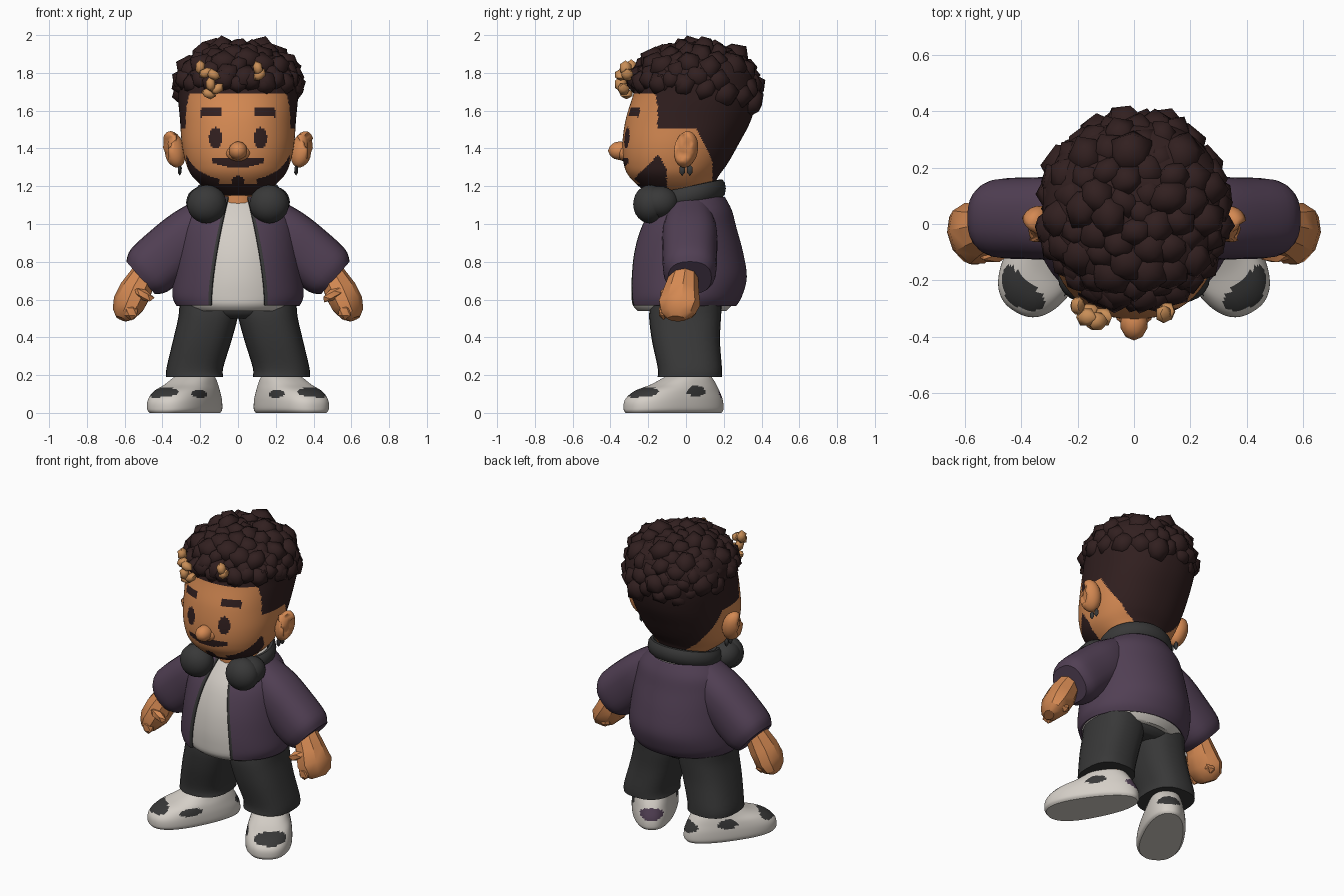
import bpy, bmesh, math, random
from mathutils import Matrix, Vector

if "Cube" in bpy.data.objects:
    bpy.data.objects.remove(bpy.data.objects["Cube"])

random.seed(4)


def material(name, rgb):
    m = bpy.data.materials.new(name)
    m.diffuse_color = (*rgb, 1)
    m.use_nodes = True
    m.node_tree.nodes["Principled BSDF"].inputs["Base Color"].default_value = m.diffuse_color
    return m


SKIN = material("skin", (0.66, 0.25, 0.085))
HAIR = material("dark_brown", (0.031, 0.014, 0.014))
PURPLE = material("plum", (0.082, 0.050, 0.088))
BLACK = material("charcoal", (0.040, 0.040, 0.040))
WHITE = material("off_white", (0.66, 0.62, 0.57))
BLOND = material("blond", (0.58, 0.27, 0.095))


def finish(bm, name, mats, rule=None, angle=45):
    """Turn a bmesh into a shaded object, colouring faces by rule."""
    bmesh.ops.recalc_face_normals(bm, faces=bm.faces)
    me = bpy.data.meshes.new(name)
    if rule:
        for f in bm.faces:
            f.material_index = rule(f.calc_center_median())
    bm.to_mesh(me)
    bm.free()
    for m in mats:
        me.materials.append(m)
    me.shade_smooth()
    me.set_sharp_from_angle(angle=math.radians(angle))
    ob = bpy.data.objects.new(name, me)
    bpy.context.collection.objects.link(ob)
    return ob


def spline(rows, steps):
    """Catmull-Rom interpolation of ring parameters."""
    out = []
    for i in range(len(rows) - 1):
        p = [rows[max(0, min(len(rows) - 1, i + k))] for k in (-1, 0, 1, 2)]
        for j in range(steps):
            t = j / steps
            out.append([0.5 * (2 * b + (c - a) * t + (2 * a - 5 * b + 4 * c - d) * t * t
                               + (3 * b - a - 3 * c + d) * t ** 3) for a, b, c, d in zip(*p)])
    return out + [list(rows[-1])]


def loft(name, rows, n, steps, mats, rule=None, power=2, gap=None, matrix=None, angle=45):
    """Stack elliptical rings (z, cx, cy, rx, ry); gap(z) leaves an open front."""
    bm = bmesh.new()
    rings = []
    for z, cx, cy, rx, ry in spline(rows, steps):
        a0 = math.asin(min(0.95, gap(z) / rx)) if gap else 0
        ring = []
        for k in range(n):
            a = a0 + (2 * math.pi - 2 * a0) * k / (n - 1 if gap else n)
            s, c = math.sin(a), -math.cos(a)
            x = math.copysign(abs(s) ** (2 / power), s)
            y = math.copysign(abs(c) ** (2 / power), c)
            ring.append(bm.verts.new((cx + rx * x, cy + ry * y, z)))
        rings.append(ring)
    for lo, hi in zip(rings, rings[1:]):
        for k in range(n - 1 if gap else n):
            q = (k + 1) % n
            bm.faces.new((lo[k], lo[q], hi[q], hi[k]))
    if not gap:
        bm.faces.new(rings[0])
        bm.faces.new(rings[-1])
    ob = finish(bm, name, mats, rule, angle)
    if matrix:
        ob.data.transform(matrix)
    return ob


def blobs(name, items, mat, sub=2, angle=45):
    """Ellipsoids given as (centre, radii, rotation matrix or None)."""
    bm = bmesh.new()
    for loc, size, rot in items:
        m = Matrix.Translation(loc) @ (rot or Matrix()) @ Matrix.Diagonal((*size, 1))
        bmesh.ops.create_icosphere(bm, subdivisions=sub, radius=1, matrix=m)
    return finish(bm, name, [mat], None, angle)


def aim(start, direction):
    return Matrix.Translation(start) @ Vector(direction).to_track_quat('Z', 'Y').to_matrix().to_4x4()


def oval(u, v, u0, v0, ru, rv):
    return ((u - u0) / ru) ** 2 + ((v - v0) / rv) ** 2 < 1


# Head: face features, beard and cropped hair are coloured by position
def head_colour(c):
    x, y, z = abs(c.x), c.y, c.z
    if z > 1.69 or (z > 1.5 and y > -0.15 - 0.15 * max(0, z - 1.62)):
        return 1
    if z <= 1.5 and y > 0.055 + min(0.085, (1.5 - z) * 0.5) and z > 1.22:
        return 1
    if y < 0:
        if oval(x, z, 0.12, 1.455, 0.034, 0.057):                          # eyes
            return 1
        if 0.09 < x < 0.197 and abs(z - 1.597 + 3 * (x - 0.135) ** 2) < 0.022:  # brows
            return 1
        if x < 0.135 and abs(z - 1.325 - 0.7 * x * x) < 0.027 - 0.12 * max(0, x - 0.03):
            return 1                                                       # moustache
        if oval(x, z, 0, 1.225, 0.035, 0.03):                              # chin patch
            return 1
        if y < -0.1 and z < 1.212 + 0.25 * max(0, x - 0.1):                # jaw beard
            return 1
        if x > 0.1 and y < -0.105 and z < min(1.365, 1.215 + (y + 0.3)) - 4 * max(0, y + 0.15) ** 1.3:
            return 1
    return 0


loft("head", [(1.15, 0, -.06, .07, .10), (1.18, 0, -.045, .16, .18), (1.25, 0, -.065, .24, .235),
              (1.32, 0, -.055, .275, .275), (1.42, 0, -.03, .297, .307), (1.55, 0, .012, .307, .332),
              (1.68, 0, .047, .318, .328), (1.8, 0, .055, .315, .305), (1.88, 0, .055, .25, .25),
              (1.94, 0, .055, .1, .1)], 200, 12, [SKIN, HAIR], head_colour, power=2.2)
loft("neck", [(1.04, 0, 0, .13, .13), (1.22, 0, 0, .12, .13)], 20, 1, [SKIN])
blobs("nose", [((0, -.35, 1.388), (.05, .063, .05), None), ((0, -.325, 1.375), (.066, .04, .045), None)], SKIN)

# Curly hair: irregular lumps spread over a rounded dome, plus a fringe row
curls = []
COUNT = 190
for i in range(COUNT):
    nz = 1 - 2 * (i + 0.5) / COUNT
    r, a = math.sqrt(1 - nz * nz), i * 2.39996
    ny = r * math.sin(a)
    if nz < 0.1 - 0.24 * ny:
        continue
    k = random.uniform(0.95, 1.05) / (r ** 2.7 + abs(nz) ** 2.7) ** (1 / 2.7)
    s = random.uniform(0.065, 0.09)
    spin = Matrix.Rotation(random.uniform(0, 6), 4, 'Z') @ Matrix.Rotation(random.uniform(0, 6), 4, 'X')
    curls.append(((.285 * r * math.cos(a) * k, .045 + .3 * ny * k, 1.665 + .25 * nz * k), (s, s, s * .8), spin))
for i in range(13):
    a = math.radians(-172 + 164 * i / 12)
    s = random.uniform(0.055, 0.068)
    curls.append(((.295 * math.cos(a), .03 + .29 * math.sin(a), 1.745 + .02 * (i % 2)), (s, s, s),
                  Matrix.Rotation(i, 4, 'X')))
blobs("hair_curls", curls, HAIR, sub=1, angle=60)
tips = [(-.2, -.29, 1.83), (-.17, -.33, 1.80), (-.13, -.345, 1.79), (-.145, -.345, 1.74), (-.11, -.33, 1.715),
        (-.155, -.315, 1.69), (.105, -.32, 1.825), (.115, -.31, 1.79)]
blobs("blond_curls", [(p, (.029, .036, .042), Matrix.Rotation(i, 4, 'Y')) for i, p in enumerate(tips)],
      BLOND, sub=1, angle=50)

# Torso: white shirt under an open jacket with a dark zip edge
BODY = [(.57, 0, -.02, .32, .28), (.62, 0, -.008, .34, .298), (.72, 0, .005, .335, .31),
        (.85, 0, .005, .32, .29), (.98, 0, .01, .3, .25), (1.07, 0, .028, .265, .208), (1.14, 0, .04, .19, .16)]


def opening(z):
    return max(0.05, 0.14 - 0.08 * max(0, (z - 0.6) / 0.5) ** 1.5)


def jacket_colour(c):
    return 1 if c.y < 0 and abs(c.x) < opening(c.z) + 0.013 else 0


jacket = loft("jacket", BODY, 120, 5, [PURPLE, BLACK], jacket_colour, gap=opening)
solid = jacket.modifiers.new("thickness", 'SOLIDIFY')
solid.thickness, solid.offset = 0.014, 0
loft("shirt", [(.54, 0, -.02, .27, .235)] + [(z, x, y, rx - .018, ry - .018) for z, x, y, rx, ry in BODY],
     48, 3, [WHITE])

# Trousers seat
loft("trouser_seat", [(.5, 0, 0, .2, .15), (.53, 0, 0, .28, .185), (.6, 0, 0, .3, .2)], 32, 3, [BLACK])


# Shoe patches sit in ovals around the side wall; x is the outer side
def shoe_colour(outer):
    def rule(c):
        a = math.degrees(math.atan2(c.x * outer, -c.y))
        if oval(a, c.z, 6, .108, 23, .027) or oval(a, c.z, 108, .115, 24, .03) \
                or oval(a, c.z, -55, .10, 22, .024):
            return 1
        if abs(a) > 145 and oval(c.x, c.z, 0, .095, .08, .036):
            return 2 if outer > 0 else 1
        return 0
    return rule


# Paired parts
for s, side in ((-1, "left"), (1, "right")):
    loft(side + "_trouser_leg", [(.19, s * .23, .02, .152, .17), (.24, s * .228, .02, .15, .17),
                                 (.38, s * .19, 0, .155, .18), (.5, s * .16, -.005, .157, .19),
                                 (.57, s * .155, 0, .155, .19)], 28, 4, [BLACK], power=2.5)
    loft(side + "_ankle", [(.12, s * .2, .06, .08, .08), (.24, s * .21, .05, .08, .08)], 14, 1, [SKIN])
    turn = Matrix.Translation((s * .262, -.045, 0)) @ Matrix.Rotation(s * math.radians(31), 4, 'Z')
    shoe = loft(side + "_shoe", [(.0, 0, -.02, .118, .28), (.02, 0, -.02, .132, .29), (.07, 0, -.018, .132, .283),
                                 (.115, 0, .0, .124, .245), (.15, 0, .04, .112, .185), (.185, 0, .065, .098, .135),
                                 (.205, 0, .075, .08, .105)],
                90, 6, [WHITE, BLACK, PURPLE], shoe_colour(s), power=2.4)
    for v in shoe.data.vertices:        # broad toe, narrow heel
        v.co.x *= 1 - 0.55 * v.co.y
    shoe.data.transform(turn)

    # Sleeve and low-poly hand
    loft(side + "_sleeve", [(0, 0, 0, .12, .115), (.15, 0, 0, .145, .145), (.3, 0, 0, .145, .153),
                            (.44, 0, 0, .14, .148), (.5, 0, 0, .115, .115)], 24, 4, [PURPLE],
         matrix=aim((s * .14, .02, 1.045), (s * .75, 0, -.66)), power=2.4)
    loft(side + "_hand", [(0, 0, 0, .075, .07), (.1, 0, 0, .095, .088), (.18, 0, 0, .115, .085),
                          (.24, 0, 0, .095, .062), (.27, 0, 0, .05, .03)], 9, 1, [SKIN],
         matrix=aim((s * .495, -.01, .735), (s * .125, -.04, -.24)), angle=35)
    fingers = [((s * .565, -.12 + .05 * i, .535 + .004 * i), (.04, .028, .045), None) for i in range(4)]
    thumb = ((s * .5, -.11, .625), (.065, .03, .03), Matrix.Rotation(s * -.5, 4, 'Y'))
    blobs(side + "_fingers", fingers + [thumb], SKIN, sub=1, angle=30)

    # Ear leaning outward at the top, hollow at the front, and a small earring
    centre = Vector((s * .34, 0, 1.395))
    tilt = Matrix.Rotation(s * .5, 4, 'Z') @ Matrix.Rotation(s * .3, 4, 'Y')
    ear = blobs(side + "_ear", [(centre, (.056, .066, .1), tilt)], SKIN, sub=3)
    for v in ear.data.vertices:
        d = v.co - centre
        if s * d.x > 0 and oval(d.y, d.z, -.02, .015, .038, .065):
            v.co.x -= s * .03
    blobs(side + "_earring", [((s * .308, .02 * k, 1.285), (.012, .018, .03), None) for k in (-1, 1)], BLACK, sub=1)

    # Headphone cup
    blobs(side + "_headphone_cup", [((s * .165, -.19, 1.105), (.105, .09, .102), None),
                                    ((s * .185, -.14, 1.115), (.09, .1, .085), None)], BLACK, sub=3)

# Headphone band: a rounded strip wrapped behind the neck
bm = bmesh.new()
rings = []
for i in range(33):
    a = math.radians(-40 + 260 * i / 32)
    lift = 1.15 + 0.038 * math.sin(a)
    ring = []
    for k in range(10):
        b = 2 * math.pi * k / 10
        w = 0.026 * math.cos(b)
        ring.append(bm.verts.new(((.205 + w) * math.cos(a), .01 + (.175 + w) * math.sin(a),
                                  lift + 0.05 * math.sin(b))))
    rings.append(ring)
for p, q in zip(rings, rings[1:]):
    for k in range(10):
        bm.faces.new((p[k], p[k - 1], q[k - 1], q[k]))
bm.faces.new(rings[0])
bm.faces.new(rings[-1])
finish(bm, "headphone_band", [BLACK])
